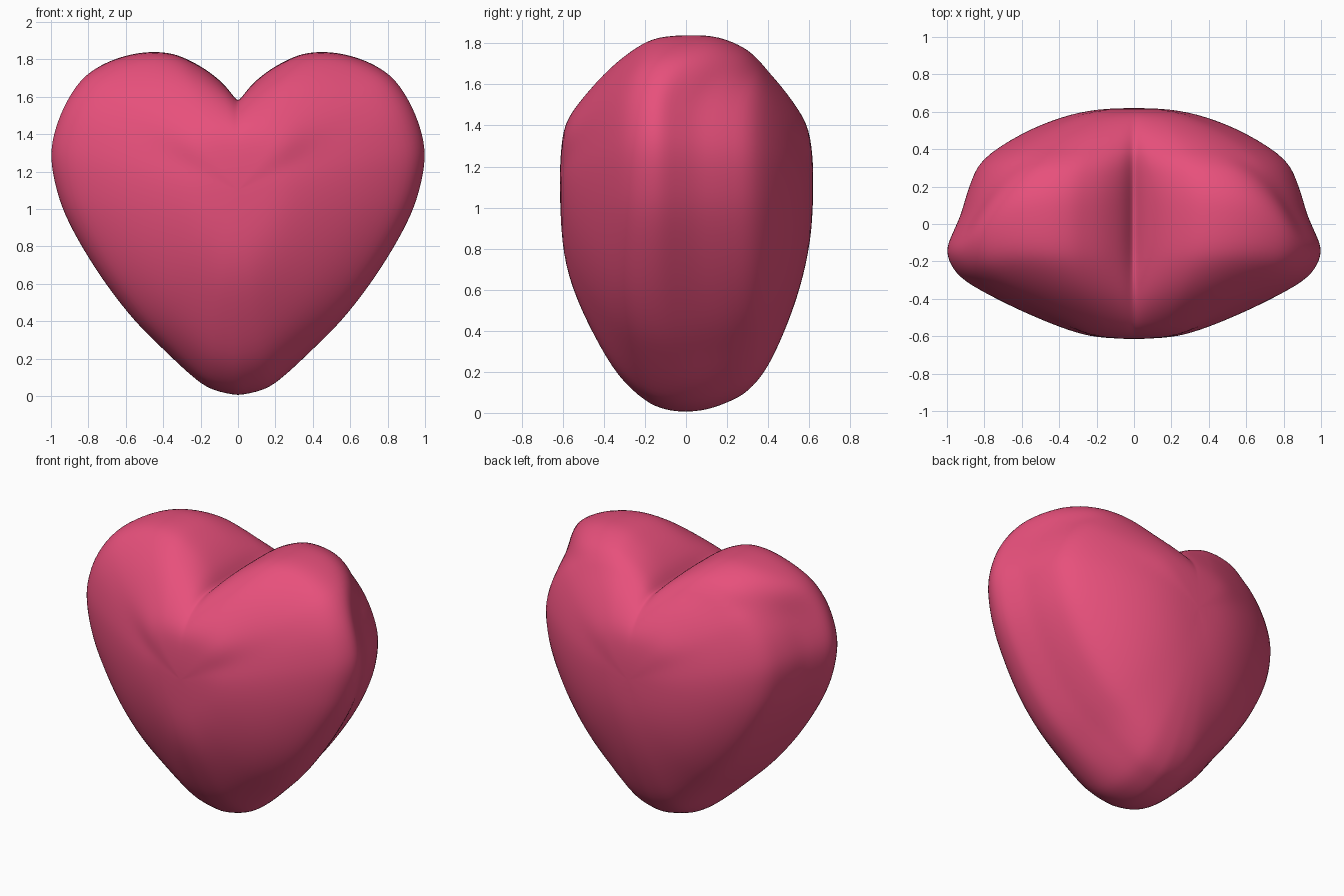
import bpy, bmesh, math

if "Cube" in bpy.data.objects:
    bpy.data.objects.remove(bpy.data.objects["Cube"])

CENTRE_Z = 1.1
# right half of the front outline: x, z, blend position (0 lobe top, 1 side, 2 bottom)
OUTLINE = [(0, 1.56, 0), (.06, 1.65, 0), (.15, 1.73, 0), (.25, 1.79, 0), (.35, 1.83, 0),
           (.47, 1.84, 0), (.6, 1.82, .1), (.73, 1.77, .3), (.84, 1.69, .55), (.93, 1.55, .85),
           (.985, 1.4, 1), (1, 1.27, 1), (.975, 1.12, 1), (.925, .97, 1), (.83, .79, 1),
           (.7, .59, 1.1), (.55, .4, 1.3), (.4, .25, 1.5), (.25, .11, 1.75), (.14, .035, 1.9), (0, .003, 2)]

# depth profiles, front centre -> rim -> back centre: (outline scale, y)
LOBE = [(0, -.615), (.2, -.61), (.4, -.585), (.58, -.5), (.78, -.37), (.92, -.24), (.985, -.13), (1, .03),
        (.985, .16), (.92, .28), (.84, .35), (.76, .4), (.6, .495), (.4, .585), (.2, .615), (0, .62)]
SIDE = [(0, -.615), (.2, -.605), (.36, -.567), (.56, -.49), (.75, -.4), (.91, -.305), (.98, -.22), (1, -.13),
        (.965, -.03), (.93, .06), (.89, .2), (.82, .345), (.62, .48), (.4, .57), (.2, .612), (0, .62)]
BOTTOM = [(0, -.615), (.25, -.602), (.45, -.553), (.66, -.45), (.84, -.33), (.95, -.2), (.99, -.1), (1, 0),
          (.99, .1), (.96, .2), (.91, .3), (.8, .4), (.6, .5), (.4, .57), (.2, .61), (0, .62)]
PROFILES = [LOBE, SIDE, BOTTOM]


def smooth_path(pts, steps):
    """Catmull-Rom curve through the points."""
    out = []
    n = len(pts)
    for i in range(n - 1):
        quad = [pts[max(i - 1, 0)], pts[i], pts[i + 1], pts[min(i + 2, n - 1)]]
        for k in range(steps):
            t = k / steps
            out.append(tuple(.5 * (2 * b + (c - a) * t + (2 * a - 5 * b + 4 * c - d) * t * t
                                   + (3 * b - a - 3 * c + d) * t ** 3) for a, b, c, d in zip(*quad)))
    out.append(tuple(pts[-1]))
    return out


def blended_profile(w):
    w = min(max(w, 0), 2)
    i = min(int(w), 1)
    t = w - i
    t = t * t * (3 - 2 * t)
    return [tuple(p + (q - p) * t for p, q in zip(a, b))
            for a, b in zip(PROFILES[i], PROFILES[i + 1])]


def shrink(x, z, s):
    """Scale an outline point inwards; the outline rounds off to an oval near the centre."""
    dz = z - CENTRE_Z
    r = math.hypot(x, dz)
    oval = 1 / math.hypot(x / r / .97, dz / r / (.82 if dz > 0 else 1.08))
    k = s * (oval + (r - oval) * s * s) / r
    return x * k, max(0, CENTRE_Z + dz * k)


# heart body: shrinking outlines stacked along the depth profiles, both halves
bm = bmesh.new()
for side in (1, -1):
    columns = []
    for x, z, w in smooth_path(OUTLINE, 4):
        column = []
        for s, y in smooth_path(blended_profile(w), 4):
            px, pz = shrink(x, z, s)
            column.append(bm.verts.new((side * px, y, pz)))
        columns.append(column)
    for a, b in zip(columns, columns[1:]):
        for j in range(len(a) - 1):
            bm.faces.new((a[j], a[j + 1], b[j + 1], b[j]))
bmesh.ops.remove_doubles(bm, verts=bm.verts, dist=.0005)
bmesh.ops.recalc_face_normals(bm, faces=bm.faces)
# soften the blends between the profiles
for _ in range(4):
    bmesh.ops.smooth_vert(bm, verts=bm.verts, factor=.4, use_axis_x=True, use_axis_y=True, use_axis_z=True)
for f in bm.faces:
    f.smooth = True
mesh = bpy.data.meshes.new("heart")
bm.to_mesh(mesh)
bm.free()
heart = bpy.data.objects.new("heart", mesh)
bpy.context.collection.objects.link(heart)

pink = bpy.data.materials.new("heart_pink")
pink.diffuse_color = (.8, .08, .2, 1)
pink.use_nodes = True
pink.node_tree.nodes["Principled BSDF"].inputs["Base Color"].default_value = pink.diffuse_color
mesh.materials.append(pink)
